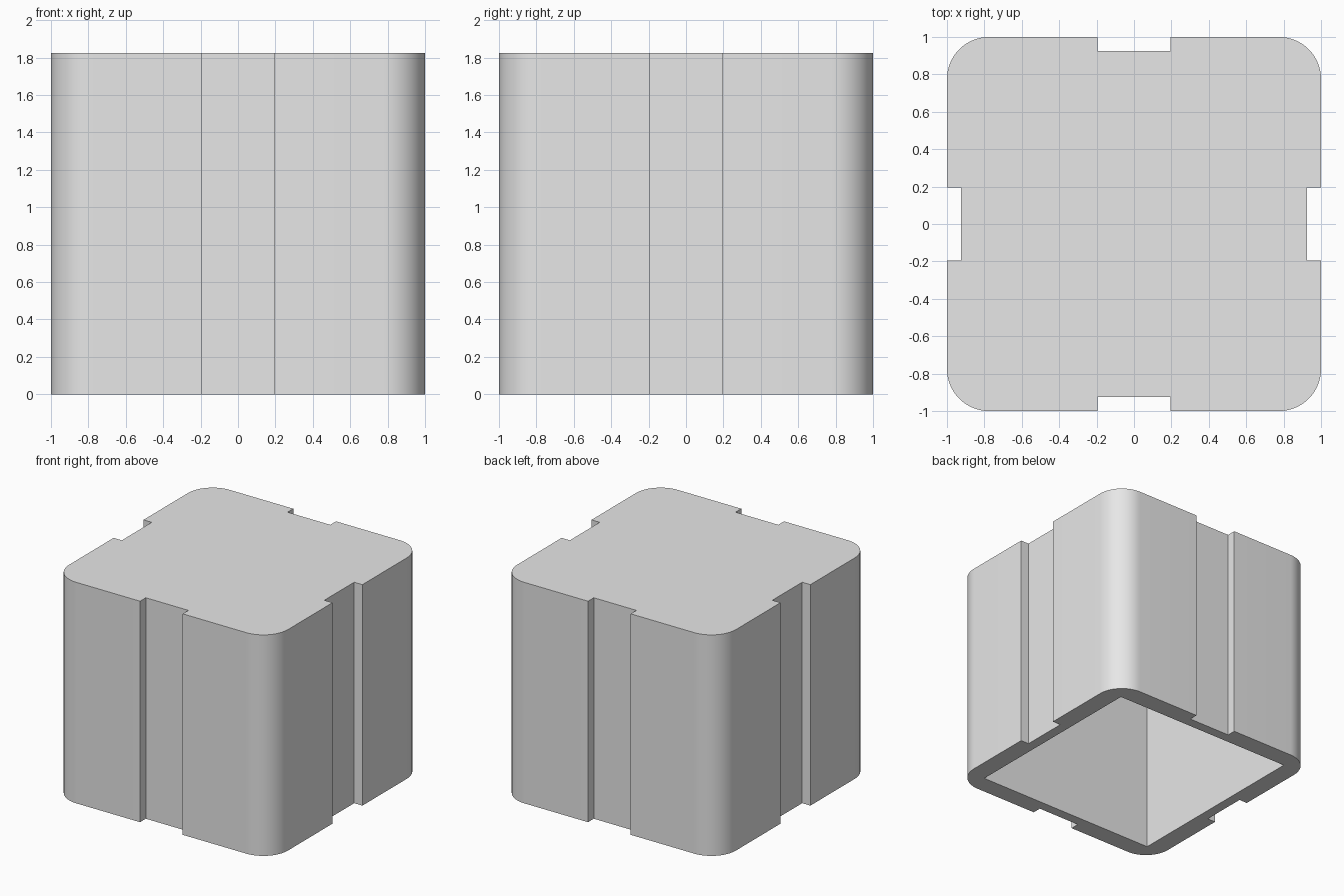
import bpy
import bmesh
from math import cos, sin, pi
from mathutils import Matrix, Vector

HEIGHT = 1.825       # overall height
RADIUS = 0.225       # rounded vertical corners
GROOVE = 0.195       # half width of each side groove
FLOOR = 0.925        # distance of groove floor from the axis
INNER = 0.84         # half width of the square cavity
CEILING = 1.67       # underside of the closed top
STEPS = 16           # segments per rounded corner

start = bpy.data.objects.get("Cube")
if start:
    bpy.data.objects.remove(start, do_unlink=True)

grey = bpy.data.materials.new("light_grey")
grey.use_nodes = True
colour = (0.8, 0.8, 0.8, 1)
grey.diffuse_color = colour
grey.node_tree.nodes["Principled BSDF"].inputs["Base Color"].default_value = colour

# One side of the outline: groove on the +x side, then the rounded corner
side = [Vector((1, -GROOVE)), Vector((FLOOR, -GROOVE)),
        Vector((FLOOR, GROOVE)), Vector((1, GROOVE))]
centre = Vector((1 - RADIUS, 1 - RADIUS))
for i in range(STEPS + 1):
    a = pi / 2 * i / STEPS
    side.append(centre + RADIUS * Vector((cos(a), sin(a))))

# Repeat the side around the axis
outline = [Matrix.Rotation(q * pi / 2, 2) @ p for q in range(4) for p in side]
square = [Vector(p) * INNER for p in ((1, -1), (1, 1), (-1, 1), (-1, -1))]

bm = bmesh.new()


def ring(points, z):
    return [bm.verts.new((p.x, p.y, z)) for p in points]


def walls(lower, upper):
    n = len(lower)
    for i in range(n):
        j = (i + 1) % n
        bm.faces.new((lower[i], lower[j], upper[j], upper[i]))


def loop_edges(verts):
    return [bm.edges.get((v, verts[i - 1])) for i, v in enumerate(verts)]


# Outer shell with closed top
outer_low, outer_high = ring(outline, 0), ring(outline, HEIGHT)
walls(outer_low, outer_high)
bm.faces.new(outer_high)

# Square cavity open at the bottom
inner_low, inner_high = ring(square, 0), ring(square, CEILING)
walls(inner_low, inner_high)
bm.faces.new(inner_high)

# Flat rim joining the shell and the cavity
bmesh.ops.triangle_fill(bm, use_beauty=True,
                        edges=loop_edges(outer_low) + loop_edges(inner_low))
bmesh.ops.recalc_face_normals(bm, faces=bm.faces[:])

mesh = bpy.data.meshes.new("grooved_cap")
bm.to_mesh(mesh)
bm.free()
mesh.materials.append(grey)
cap = bpy.data.objects.new("grooved_cap", mesh)
bpy.context.collection.objects.link(cap)

# Smooth corners, crisp groove and rim edges
bpy.ops.object.select_all(action="DESELECT")
cap.select_set(True)
bpy.context.view_layer.objects.active = cap
bpy.ops.object.shade_smooth_by_angle(angle=pi / 6)
